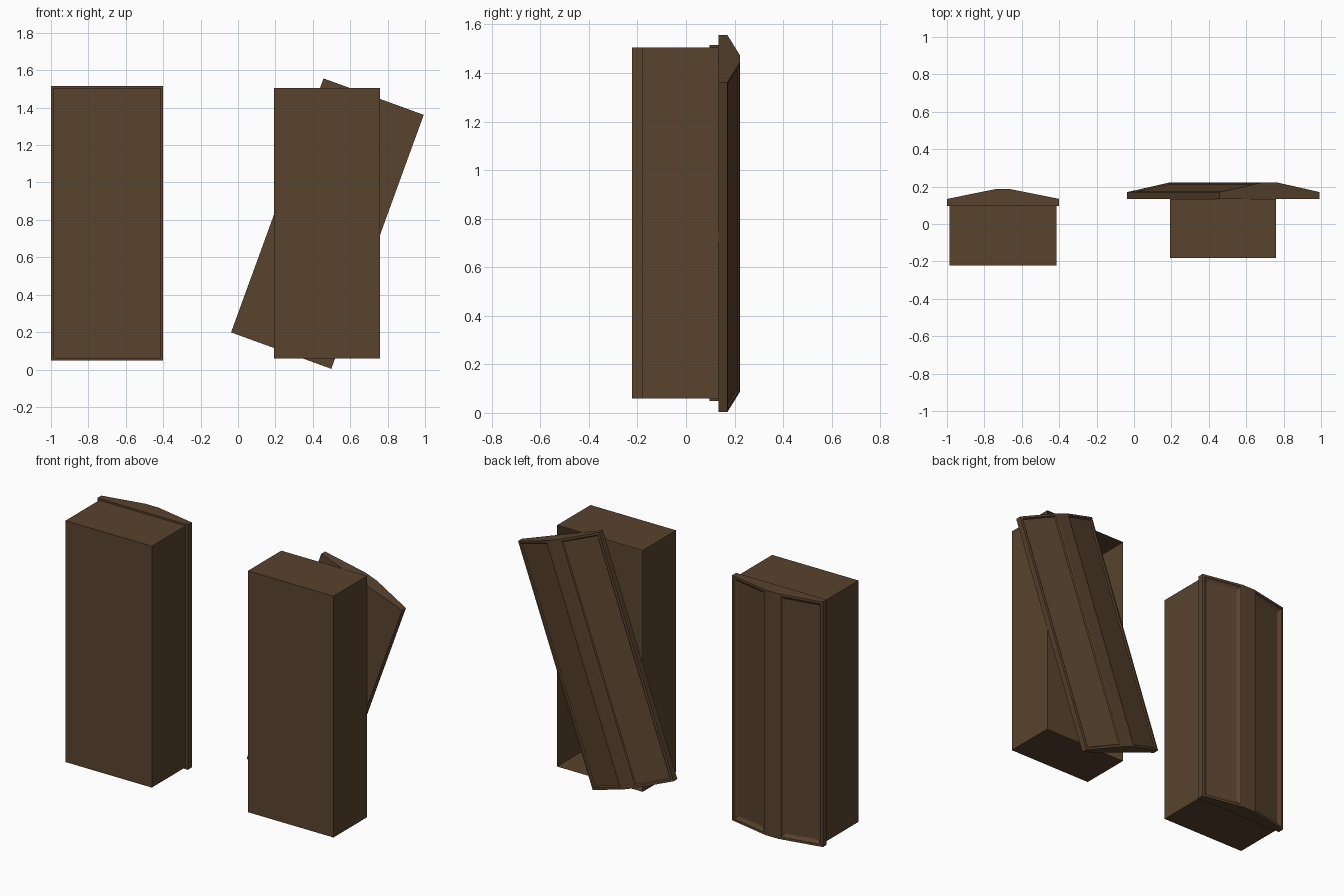
import bpy, bmesh, math
from mathutils import Matrix

if "Cube" in bpy.data.objects:
    bpy.data.objects.remove(bpy.data.objects["Cube"])

wood = bpy.data.materials.new("dark brown wood")
wood.diffuse_color = (0.100, 0.056, 0.027, 1)
wood.use_nodes = True
wood.node_tree.nodes["Principled BSDF"].inputs["Base Color"].default_value = wood.diffuse_color


def finish(bm, name):
    me = bpy.data.meshes.new(name)
    bm.to_mesh(me)
    bm.free()
    me.materials.append(wood)
    ob = bpy.data.objects.new(name, me)
    bpy.context.collection.objects.link(ob)
    return ob


def open_chest(name, x0, x1, y0, y1, z0, z1):
    """Thin upright box, open on its +y side."""
    bm = bmesh.new()
    bmesh.ops.create_cube(bm, size=1)
    bm.normal_update()
    bmesh.ops.delete(bm, geom=[f for f in bm.faces if f.normal.y > 0.9],
                     context='FACES_ONLY')
    for v in bm.verts:
        v.co.x = x1 if v.co.x > 0 else x0
        v.co.y = y1 if v.co.y > 0 else y0
        v.co.z = z1 if v.co.z > 0 else z0
    return finish(bm, name)


def lid(name, width, length, edge, rise, ridge, centre, angle, insets):
    """Ridged profile extruded along its length, with sunken slope panels."""
    w, r, top = width / 2, ridge / 2, edge + rise
    profile = [(-w, 0), (w, 0), (w, edge), (r, top), (-r, top), (-w, edge)]
    bm = bmesh.new()
    face = bm.faces.new([bm.verts.new((x, y, -length / 2)) for x, y in profile])
    ext = bmesh.ops.extrude_face_region(bm, geom=[face])
    bmesh.ops.translate(bm, vec=(0, 0, length),
                        verts=[g for g in ext["geom"] if isinstance(g, bmesh.types.BMVert)])
    # close the end again if the extrude consumed it
    if len(bm.faces) < 8:
        bmesh.ops.holes_fill(bm, edges=bm.edges[:], sides=6)
    bmesh.ops.recalc_face_normals(bm, faces=bm.faces[:])
    bm.normal_update()
    slopes = [f for f in bm.faces if 0.5 < f.normal.y < 0.999]
    for thick, depth in insets:
        bmesh.ops.inset_individual(bm, faces=slopes, thickness=thick, depth=depth)
    ob = finish(bm, name)
    ob.matrix_world = Matrix.Translation(centre) @ Matrix.Rotation(angle, 4, 'Y')
    return ob


# closed casket with a moulded lid
open_chest("closed_casket_body", -0.987, -0.415, -0.2225, 0.097, 0.06, 1.505)
lid("closed_casket_lid", 0.60, 1.467, 0.037, 0.052, 0.085,
    (-0.70, 0.097, 0.782), 0, [(0.02, 0), (0.008, -0.008), (0.018, -0.008)])

# open casket with its lid leaning askew
open_chest("open_casket_body", 0.193, 0.76, -0.182, 0.134, 0.06, 1.505)
lid("leaning_lid", 0.57, 1.445, 0.036, 0.052, 0.08,
    (0.478, 0.1345, 0.78), math.radians(20), [(0.018, 0), (0.008, -0.007)])
